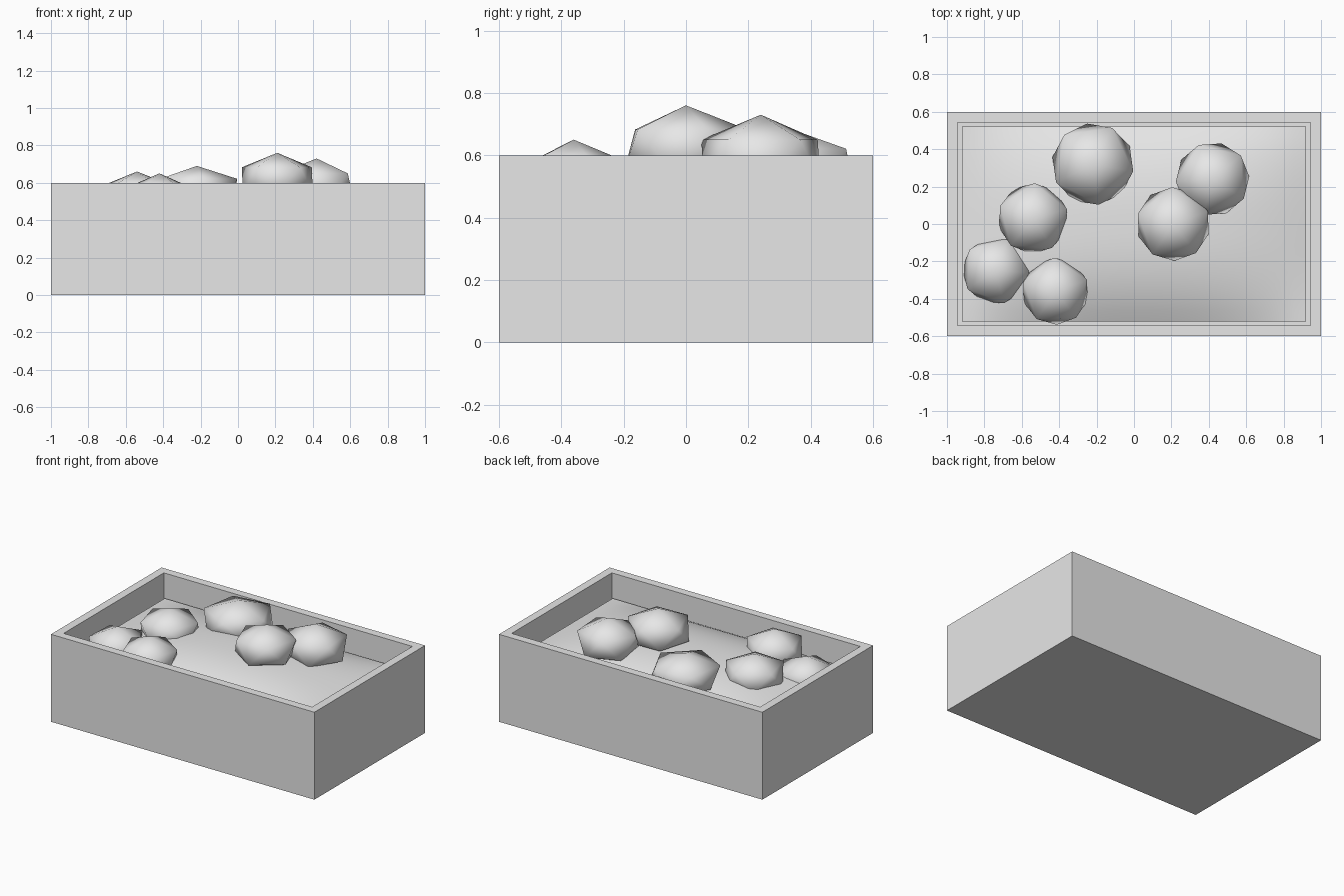
import bpy, bmesh, math
from mathutils import Matrix

cube = bpy.data.objects.get("Cube")
if cube:
    bpy.data.objects.remove(cube, do_unlink=True)

grey = bpy.data.materials.new("plain_grey")
grey.use_nodes = True
colour = (0.8, 0.8, 0.8, 1)
grey.diffuse_color = colour
grey.node_tree.nodes["Principled BSDF"].inputs["Base Color"].default_value = colour


def finish(bm, name, smooth=False):
    mesh = bpy.data.meshes.new(name)
    for face in bm.faces:
        face.smooth = smooth
    bm.to_mesh(mesh)
    bm.free()
    mesh.materials.append(grey)
    obj = bpy.data.objects.new(name, mesh)
    bpy.context.collection.objects.link(obj)
    return obj


# Planter box: inset the top face and sink it to make the cavity
HALF_X, HALF_Y, HEIGHT, WALL = 1.0, 0.6, 0.6, 0.08
bm = bmesh.new()
bmesh.ops.create_cube(bm, size=1)
bmesh.ops.transform(bm, verts=bm.verts, matrix=Matrix.Translation((0, 0, HEIGHT / 2))
                    @ Matrix.Diagonal((2 * HALF_X, 2 * HALF_Y, HEIGHT, 1)))
top = max(bm.faces, key=lambda f: f.calc_center_median().z)
bmesh.ops.inset_region(bm, faces=[top], thickness=WALL)
floor = bmesh.ops.extrude_discrete_faces(bm, faces=[top])["faces"][0]
bmesh.ops.translate(bm, verts=floor.verts, vec=(0, 0, 0.08 - HEIGHT))
finish(bm, "planter_box")

# Soil: a gentle mound that meets the walls at a constant level
SOIL_X, SOIL_Y, EDGE_Z, RISE = HALF_X - WALL, HALF_Y - WALL, 0.44, 0.11
bm = bmesh.new()
bmesh.ops.create_grid(bm, x_segments=28, y_segments=18, size=1)
for v in bm.verts:
    fade = (1 - abs(v.co.x) ** 2.5) * (1 - abs(v.co.y) ** 2.5)
    v.co = (v.co.x * SOIL_X, v.co.y * SOIL_Y, EDGE_Z + RISE * fade)
finish(bm, "soil", smooth=True)

# Stones: flattened icosahedra half sunk in the soil
# (x, y, apex height, radius, half height, turn of the upper corners in degrees)
stones = [
    (0.21, 0.00, 0.76, 0.22, 0.14, 20),
    (0.42, 0.24, 0.73, 0.22, 0.145, 40),
    (-0.22, 0.32, 0.69, 0.245, 0.125, 62),
    (-0.54, 0.03, 0.66, 0.21, 0.13, 15),
    (-0.74, -0.25, 0.59, 0.20, 0.13, -3),
    (-0.42, -0.36, 0.65, 0.20, 0.135, 20),
]
for i, (x, y, apex, radius, half, turn) in enumerate(stones, 1):
    bm = bmesh.new()
    bmesh.ops.create_icosphere(bm, subdivisions=1, radius=1)
    upper = next(v for v in bm.verts if 0.2 < v.co.z < 0.8)
    spin = math.radians(turn) - math.atan2(upper.co.y, upper.co.x)
    bmesh.ops.transform(bm, verts=bm.verts,
                        matrix=Matrix.Translation((x, y, apex - half))
                        @ Matrix.Rotation(spin, 4, 'Z')
                        @ Matrix.Diagonal((radius, radius, half, 1)))
    finish(bm, f"stone_{i}", smooth=True)
